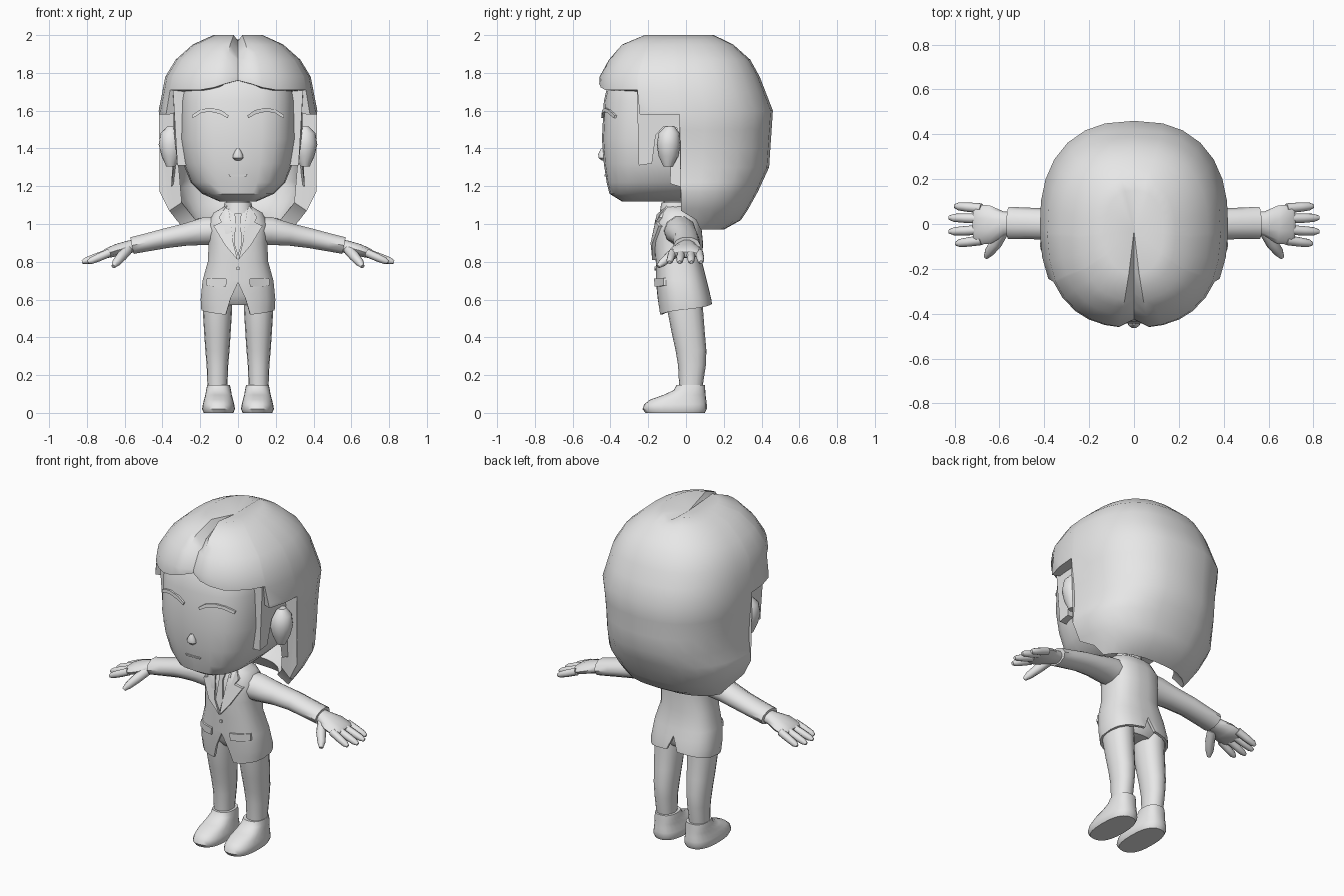
import bpy, bmesh, math
from mathutils import Vector

if "Cube" in bpy.data.objects:
    bpy.data.objects.remove(bpy.data.objects["Cube"])

grey = bpy.data.materials.new("plain_grey")
grey.diffuse_color = (0.8, 0.8, 0.8, 1)
grey.use_nodes = True
grey.node_tree.nodes["Principled BSDF"].inputs["Base Color"].default_value = grey.diffuse_color


def finish(name, bm, angle=40, solid=0, recalc=True):
    bmesh.ops.remove_doubles(bm, verts=bm.verts, dist=1e-4)
    if recalc:
        bmesh.ops.recalc_face_normals(bm, faces=bm.faces)
    me = bpy.data.meshes.new(name)
    bm.to_mesh(me)
    bm.free()
    ob = bpy.data.objects.new(name, me)
    bpy.context.collection.objects.link(ob)
    me.materials.append(grey)
    bpy.ops.object.select_all(action='DESELECT')
    ob.select_set(True)
    bpy.context.view_layer.objects.active = ob
    if solid:
        m = ob.modifiers.new("thickness", 'SOLIDIFY')
        m.thickness, m.offset = solid, -1
        bpy.ops.object.modifier_apply(modifier=m.name)
    bpy.ops.object.shade_smooth_by_angle(angle=math.radians(angle))
    return ob


def section(secs, z):
    """Front y, back y and half width at height z; sections run downward."""
    for a, b in zip(secs, secs[1:]):
        if z >= b[0]:
            t = min(1, (a[0] - z) / (a[0] - b[0]))
            return [p + (q - p) * t for p, q in zip(a[1:], b[1:])]
    return secs[-1][1:]


def shell(name, secs, cx=0, e=2.4, angles=None, rows=None, edge=None,
          apex=None, tweak=None, solid=0, sharp=40):
    """Stack of rounded sections; edge(angle) cuts the lower rim."""
    half = angles or [i * 180 / 8 for i in range(9)]
    ang = [-a for a in half[-2:0:-1]] + half
    rows = rows or [s[0] for s in secs]
    bm = bmesh.new()
    rings = []
    for z0 in rows:
        ring = []
        for a in ang:
            z = max(z0, edge(abs(a))) if edge else z0
            f, b, rx = section(secs, z)
            s, c = math.sin(math.radians(a)), math.cos(math.radians(a))
            p = Vector((cx + rx * math.copysign(abs(s) ** (2 / e), s),
                        (f + b) / 2 - (b - f) / 2 * math.copysign(abs(c) ** (2 / e), c), z))
            ring.append(bm.verts.new(tweak(p, abs(a)) if tweak else p))
        rings.append(ring)
    n = len(ang)
    for r, q in zip(rings, rings[1:]):
        for j in range(n):
            k = (j + 1) % n
            bm.faces.new((r[j], q[j], q[k], r[k]))
    if apex:
        top = bm.verts.new(apex)
        for j in range(n):
            bm.faces.new((top, rings[0][j], rings[0][(j + 1) % n]))
    else:
        bm.faces.new(rings[0])
    if not edge:
        bm.faces.new(rings[-1][::-1])
    return finish(name, bm, sharp, solid, recalc=not edge)


def tube(name, pts, n=8):
    """Limb through points (x, y, z, side radius, up radius)."""
    bm = bmesh.new()
    rings = []
    P = [Vector(p[:3]) for p in pts]
    for i, p in enumerate(pts):
        d = (P[min(i + 1, len(P) - 1)] - P[max(i - 1, 0)]).normalized()
        side = d.cross(Vector((0, 0, 1))).normalized()
        up = side.cross(d)
        rings.append([bm.verts.new(P[i] + side * p[3] * math.cos(t) + up * p[4] * math.sin(t))
                      for t in [2 * math.pi * j / n for j in range(n)]])
    for r, q in zip(rings, rings[1:]):
        for j in range(n):
            bm.faces.new((r[j], q[j], q[(j + 1) % n], r[(j + 1) % n]))
    bm.faces.new(rings[0])
    bm.faces.new(rings[-1])
    return finish(name, bm, 50)


def plate(name, pts, secs, e, out=0.01, thick=0.025, s=1):
    """Outline in (x, z) laid on the front of a sectioned body."""
    bm = bmesh.new()
    layers = []
    for off in (out, out - thick):
        layer = []
        for x, z in pts:
            f, b, rx = section(secs, z)
            u = min(0.93, abs(x) / rx)
            y = (f + b) / 2 - (b - f) / 2 * (1 - u ** e) ** (1 / e) - off
            layer.append(bm.verts.new((s * x, y, z)))
        layers.append(layer)
    a, b = layers
    bm.faces.new(a)
    bm.faces.new(b)
    for i in range(len(a)):
        k = (i + 1) % len(a)
        bm.faces.new((a[i], a[k], b[k], b[i]))
    return finish(name, bm, 30)


# Head and neck
HEAD = [(1.9, -.30, .20, .20), (1.8, -.40, .25, .29), (1.65, -.435, .28, .31),
        (1.45, -.445, .28, .312), (1.32, -.435, .26, .29), (1.22, -.42, .20, .25),
        (1.16, -.405, .12, .19), (1.12, -.34, .05, .10)]
FINE = [i * 15 for i in range(13)]
shell("head", HEAD, e=3, angles=FINE)
shell("neck", [(1.16, -.12, .0, .06), (1.0, -.12, .02, .065)], e=2)

# Hair: rounded cap with a centre parting, short fringe and long back
HAIR = [(2.0, -.22, .15, .13), (1.95, -.34, .25, .24), (1.87, -.41, .34, .33),
        (1.78, -.46, .39, .385), (1.6, -.47, .46, .42), (1.45, -.49, .45, .405),
        (1.3, -.48, .44, .40), (1.17, -.42, .38, .415), (1.08, -.37, .33, .37),
        (1.02, -.33, .29, .33), (.97, -.24, .20, .30)]


def hair_edge(a):
    if a < 62.5:
        return 1.76 - .05 * min(1, a / 20)
    if a < 89:
        return 1.58
    return max(.97, 1.07 - .09 * (a - 89.5) / 20)


def parting(p, a):
    if a == 0:
        return p + Vector((0, .035, -.03 if p.z > 1.9 else 0))
    if a == 180 and p.y < .2:
        return p + Vector((0, 0, -.025))
    return p


shell("hair", HAIR, angles=[0, 7, 15, 26, 37, 50, 62, 63.5, 76, 88, 89.5, 100, 112, 125, 139, 153, 166, 180],
      rows=[2.0, 1.975, 1.95, 1.91, 1.87, 1.78, 1.7, 1.6, 1.5, 1.4, 1.3, 1.22, 1.17, 1.08, 1.02, .97],
      edge=hair_edge, apex=(0, -.03, 1.965), tweak=parting, solid=.08)

# Sideburns notched around the ears, and the ears
for s, side in ((1, "left"), (-1, "right")):
    bm = bmesh.new()
    outline = [(-.26, 1.72), (-.25, 1.31), (-.18, 1.32), (-.16, 1.47), (-.12, 1.515), (.02, 1.5), (.02, 1.72)]
    lay = [[bm.verts.new((s * (x - max(0, 1.55 - z) * .1), y, z)) for y, z in outline] for x in (.345, .24)]
    bm.faces.new(lay[0])
    bm.faces.new(lay[1])
    for i in range(7):
        k = (i + 1) % 7
        bm.faces.new((lay[0][i], lay[0][k], lay[1][k], lay[1][i]))
    finish(side + "_sideburn", bm, 30)
    shell(side + "_ear", [(1.515, -.11, -.06, .02), (1.48, -.145, -.035, .055), (1.42, -.155, -.03, .065),
                          (1.36, -.145, -.04, .05), (1.305, -.12, -.07, .025)], cx=s * .355, e=2)
    # Eyebrow arcs
    plate(side + "_eyebrow", [(.05, 1.575), (.09, 1.603), (.15, 1.615), (.2, 1.605), (.245, 1.575),
                              (.24, 1.56), (.195, 1.588), (.15, 1.595), (.095, 1.583), (.055, 1.56)],
          HEAD, 3, .01, .02, s)

# Nose and mouth
shell("nose", [(1.40, -.45, -.42, .008), (1.37, -.465, -.42, .025), (1.35, -.463, -.42, .028),
               (1.335, -.445, -.42, .012)], e=2)
plate("mouth", [(-.05, 1.262), (.05, 1.262), (.045, 1.252), (-.045, 1.252)], HEAD, 3, .006, .012)

# Jacket with an open front hem and a back vent
COAT = [(1.10, -.11, .0, .06), (1.06, -.135, .05, .13), (1.0, -.16, .08, .16), (.9, -.17, .09, .157),
        (.8, -.16, .085, .162), (.7, -.16, .11, .19), (.6, -.15, .135, .20), (.52, -.14, .145, .195)]


def coat_edge(a):
    if a < 14:
        return .69 - .17 * a / 14
    if a > 175:
        return .66
    return .52 + .06 * (a - 14) / 166


shell("jacket", COAT, e=2.6, angles=[0, 7, 14, 28, 45, 62, 80, 100, 118, 135, 152, 168, 174, 180],
      rows=[1.1, 1.06, 1.0, .95, .9, .8, .7, .65, .6, .56, .52], edge=coat_edge, apex=(0, -.055, 1.1), solid=.015)

# Shirt front, collar and tie
plate("shirt", [(0, .82), (.03, .9), (.05, 1.04), (.05, 1.08), (-.05, 1.08), (-.05, 1.04), (-.03, .9)], COAT, 2.6, .004)
plate("tie", [(0, .83), (.022, .9), (.012, 1.02), (.02, 1.055), (-.02, 1.055), (-.012, 1.02), (-.022, .9)], COAT, 2.6, .012)
shell("collar", [(1.115, -.13, .02, .07), (1.03, -.145, .04, .09)], e=2.2)
plate("button", [(.01 * math.cos(i * math.pi / 4), .765 + .01 * math.sin(i * math.pi / 4)) for i in range(8)], COAT, 2.6, .008)

# Hips under the jacket
shell("hips", [(.75, -.12, .08, .15), (.62, -.11, .1, .165), (.57, -.07, .07, .1)])

for s, side in ((1, "left"), (-1, "right")):
    # Lapel and pocket flap
    plate(side + "_lapel", [(.002, .81), (.07, .89), (.13, .99), (.088, 1.01), (.102, 1.035),
                            (.058, 1.1), (.045, 1.05), (.025, .9)], COAT, 2.6, .018, .035, s)
    plate(side + "_pocket_flap", [(.06, .71), (.115, .713), (.165, .715), (.168, .675), (.118, .668), (.063, .668)],
          COAT, 2.6, .012, .03, s)

    # Trouser leg and shoe
    shell(side + "_leg", [(.66, -.11, .09, .075), (.55, -.10, .09, .078), (.42, -.075, .1, .07),
                          (.33, -.055, .108, .064), (.25, -.042, .105, .057), (.12, -.035, .085, .052)], cx=s * .109, e=2.2)
    shell(side + "_shoe", [(.148, -.05, .1, .06), (.12, -.065, .102, .066), (.095, -.12, .104, .07),
                           (.07, -.19, .107, .077), (.045, -.222, .11, .083), (.02, -.23, .11, .087),
                           (0, -.215, .1, .078)], cx=s * .103, e=2.5, angles=FINE, sharp=50)

    # Sleeve, palm, fingers and thumb
    tube(side + "_sleeve", [(s * x, y, z, a, b) for x, y, z, a, b in
                            [(.1, -.035, .965, .085, .08), (.17, -.03, .962, .085, .078), (.27, -.015, .945, .075, .062),
                             (.38, 0, .925, .07, .055), (.48, .003, .903, .07, .05), (.56, .005, .886, .072, .047)]], 10)
    tube(side + "_palm", [(s * x, y, z, a, b) for x, y, z, a, b in
                          [(.53, .005, .888, .045, .035), (.58, .002, .878, .055, .035), (.64, -.002, .862, .085, .034),
                           (.70, -.003, .843, .09, .026), (.715, -.003, .838, .08, .015)]], 10)
    fingers = [(.07, .08, .80), (.024, .028, .825), (-.026, -.034, .825), (-.072, -.088, .795)]
    for i, (ya, yb, tip) in enumerate(fingers):
        tube(f"{side}_finger_{i + 1}", [(s * (.68 + (tip - .68) * t), ya + (yb - ya) * t, .848 - .05 * t, r, r)
                                        for t, r in ((0, .022), (.5, .021), (.85, .018), (1, .009))])
    tube(side + "_thumb", [(s * x, y, z, r, r) for x, y, z, r in
                           [(.585, -.03, .865, .028), (.615, -.085, .83, .027), (.645, -.125, .795, .022),
                            (.66, -.148, .775, .011)]])
